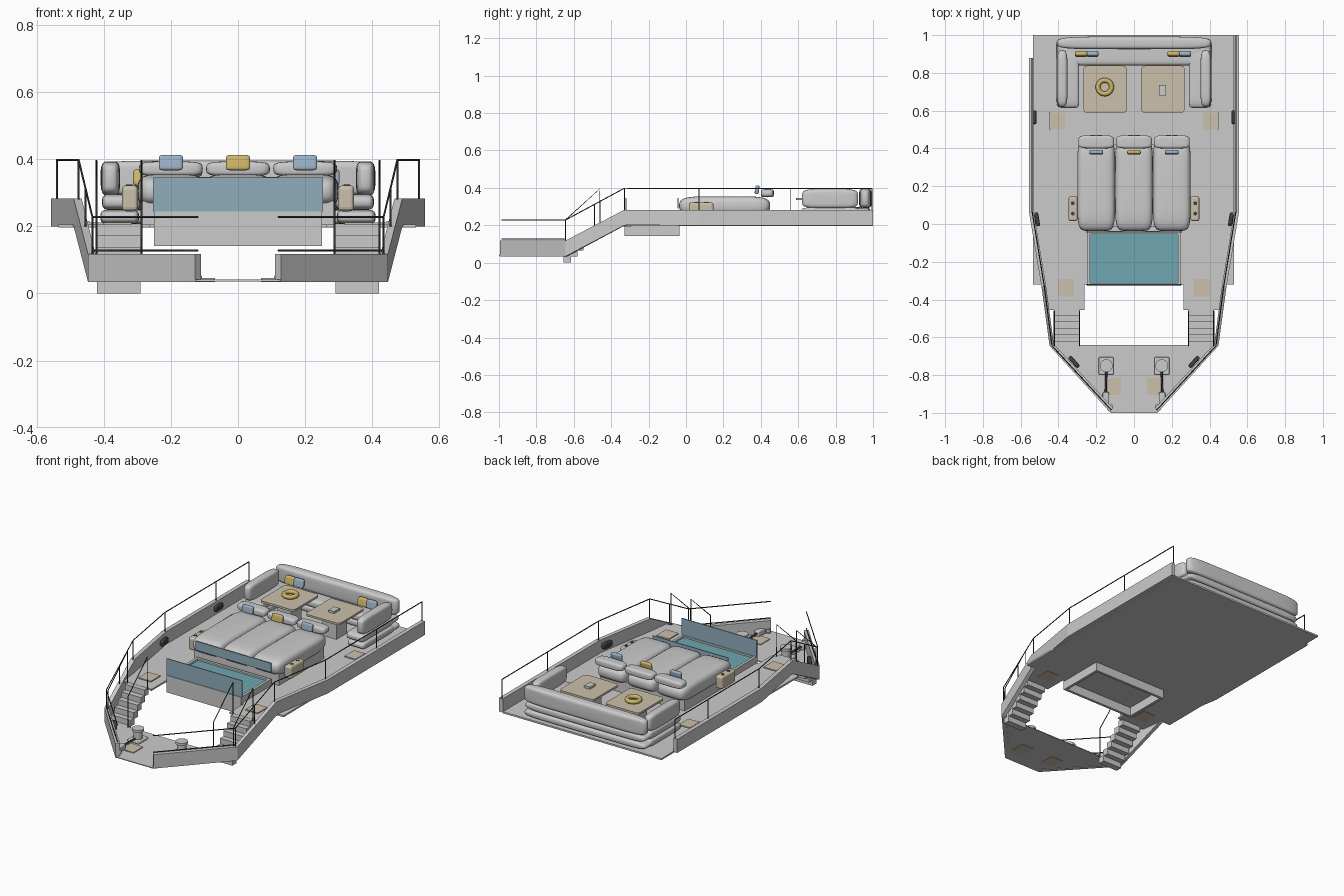
import bpy, bmesh, math
from mathutils import Matrix

if "Cube" in bpy.data.objects:
    bpy.data.objects.remove(bpy.data.objects["Cube"])


def mat(name, rgb):
    m = bpy.data.materials.new(name)
    m.diffuse_color = (*rgb, 1)
    m.use_nodes = True
    m.node_tree.nodes["Principled BSDF"].inputs["Base Color"].default_value = m.diffuse_color
    return m


TAN = mat("tan", (0.60, 0.53, 0.41))
BLUE = mat("blue", (0.33, 0.45, 0.57))
GOLD = mat("gold", (0.62, 0.47, 0.14))
WATER = mat("water", (0.16, 0.38, 0.44))
GLASS = mat("glass", (0.28, 0.42, 0.50))
DARK = mat("dark", (0.05, 0.05, 0.06))


def finish(name, bm, m=None, smooth=False):
    bmesh.ops.recalc_face_normals(bm, faces=bm.faces)
    me = bpy.data.meshes.new(name)
    bm.to_mesh(me)
    bm.free()
    if m:
        me.materials.append(m)
    for p in me.polygons:
        p.use_smooth = smooth
    ob = bpy.data.objects.new(name, me)
    bpy.context.collection.objects.link(ob)
    return ob


def box(name, x, y, z, m=None, bevel=0.0):
    """Box from (min, max) ranges, optionally with rounded edges."""
    bm = bmesh.new()
    bmesh.ops.create_cube(bm, size=1)
    for v in bm.verts:
        for i, r in enumerate((x, y, z)):
            v.co[i] = r[0] if v.co[i] < 0 else r[1]
    if bevel:
        bmesh.ops.bevel(bm, geom=bm.edges[:], offset=bevel, segments=3, affect='EDGES', profile=0.5)
    return finish(name, bm, m)


def slab(name, pts, z0, z1, m=None):
    """Flat polygon extruded upward."""
    bm = bmesh.new()
    f = bm.faces.new([bm.verts.new((x, y, z0)) for x, y in pts])
    top = bmesh.ops.extrude_face_region(bm, geom=[f])
    for v in top["geom"]:
        if isinstance(v, bmesh.types.BMVert):
            v.co.z = z1
    return finish(name, bm, m)


def cushion(name, x, y, z, thin=2, m=None, e=0.28, et=0.6):
    """Puffy superellipsoid filling the ranges; thin = its thin axis."""
    bm = bmesh.new()
    bmesh.ops.create_uvsphere(bm, u_segments=40, v_segments=16, radius=1)
    p = lambda v, k: math.copysign(abs(v) ** k, v)
    a, b = [i for i in range(3) if i != thin]
    r = (x, y, z)
    for v in bm.verts:
        h = math.hypot(v.co.x, v.co.y)
        c = (v.co.x / h, v.co.y / h) if h > 1e-5 else (0, 0)
        rad = h ** 0.35 if h > 1e-5 else 0
        loc = {a: rad * p(c[0], e), b: rad * p(c[1], e), thin: p(v.co.z, et)}
        for i in range(3):
            v.co[i] = (r[i][0] + r[i][1]) / 2 + loc[i] * (r[i][1] - r[i][0]) / 2
    return finish(name, bm, m, True)


def cyl(name, c, r, h, m=None, r2=None):
    bm = bmesh.new()
    bmesh.ops.create_cone(bm, cap_ends=True, segments=24, radius1=r, radius2=r2 or r, depth=h,
                          matrix=Matrix.Translation((c[0], c[1], c[2] + h / 2)))
    return finish(name, bm, m)


def rails(name, paths, r=0.003):
    cu = bpy.data.curves.new(name, 'CURVE')
    cu.dimensions = '3D'
    cu.bevel_depth = r
    cu.bevel_resolution = 1
    cu.use_fill_caps = True
    for path in paths:
        s = cu.splines.new('POLY')
        s.points.add(len(path) - 1)
        for q, co in zip(s.points, path):
            q.co = (*co, 1)
    cu.materials.append(DARK)
    bpy.context.collection.objects.link(bpy.data.objects.new(name, cu))


# decks
box("main_deck", (-0.535, 0.53), (-0.32, 1), (0.196, 0.206))
slab("bow_deck", [(-0.44, -0.64), (0.44, -0.64), (0.125, -1), (-0.125, -1)], 0.036, 0.041)

for s, side in ((-1, "left"), (1, "right")):
    X = lambda a, b: tuple(sorted((s * a, s * b)))
    back = 0.88 if s < 0 else 1.0

    # bulwark: outer x,y / inner x,y / bottom, top
    st = [(0.557, back, 0.532, back, 0.2, 0.283), (0.557, 0.07, 0.532, 0.07, 0.2, 0.283),
          (0.490, -0.33, 0.466, -0.325, 0.2, 0.283), (0.447, -0.645, 0.425, -0.635, 0.034, 0.118),
          (0.128, -0.995, 0.110, -0.975, 0.034, 0.118)]
    bm = bmesh.new()
    rings = [[bm.verts.new(c) for c in ((s * a, b, z0), (s * a, b, z1), (s * c, d, z1), (s * c, d, z0))]
             for a, b, c, d, z0, z1 in st]
    for r0, r1 in zip(rings, rings[1:]):
        for i in range(4):
            j = (i + 1) % 4
            bm.faces.new((r0[i], r0[j], r1[j], r1[i]))
    bm.faces.new(rings[0])
    bm.faces.new(rings[-1])
    finish(side + "_bulwark", bm)

    # landing and stairs
    box(side + "_landing", X(0.262, 0.465), (-0.455, -0.32), (0.196, 0.206))
    for i in range(6):
        y, z = -0.655 + i * 0.034, i * 0.033
        box(f"{side}_step_{i}", X(0.29, 0.42), (y, y + 0.04), (z, z + 0.04))

    # handrails with posts
    top = [(s * 0.54, back - 0.005, 0.398), (s * 0.54, 0.07, 0.398), (s * 0.475, -0.33, 0.398),
           (s * 0.434, -0.645, 0.228), (s * 0.12, -0.985, 0.228)]
    paths = [top]
    for x, y, z0, z1 in ((0.54, back - 0.005, 0.28, 0.398), (0.54, 0.56, 0.28, 0.398), (0.54, 0.07, 0.28, 0.398),
                         (0.475, -0.33, 0.28, 0.398), (0.455, -0.49, 0.2, 0.312), (0.434, -0.645, 0.11, 0.228),
                         ):
        paths.append([(s * x, y, z0), (s * x, y, z1)])
    paths.append([(s * 0.434, -0.645, 0.128), (s * 0.12, -0.985, 0.128)])
    for x in (0.288, 0.422):
        paths.append([(s * x, -0.645, 0.04), (s * x, -0.645, 0.228), (s * x, -0.46, 0.396), (s * x, -0.46, 0.2)])
    rails(side + "_handrail", paths)

    # fairleads set into the bulwark
    for k, (x, y, z, a) in enumerate(((0.527, 0.565, 0.245, 0), (0.513, 0.025, 0.245, -9), (0.318, -0.73, 0.08, -42))):
        f = cushion(f"{side}_fairlead_{k}", (-0.011, 0.011), (-0.037, 0.037), (-0.019, 0.019), 0, DARK, 0.5, 0.4)
        f.location = (s * x, y, z)
        f.rotation_euler.z = math.radians(s * a)

    # deck hatches
    for k, (x, y, z) in enumerate(((0.408, 0.545, 0.2), (0.36, -0.337, 0.2), (0.11, -0.86, 0.034))):
        box(f"{side}_hatch_{k}", X(x - 0.042, x + 0.042), (y - 0.046, y + 0.046), (z - 0.006 * (k == 1), z + 0.012), TAN)
    box(side + "_hatch_handle", X(0.442, 0.449), (0.5, 0.59), (0.206, 0.216))

    # mooring winch and chain
    box(side + "_winch_base", X(0.108, 0.187), (-0.797, -0.705), (0.04, 0.055), bevel=0.005)
    cyl(side + "_winch_drum", (s * 0.147, -0.75, 0.055), 0.026, 0.045)
    cyl(side + "_winch_cap", (s * 0.147, -0.75, 0.1), 0.034, 0.014)
    rails(side + "_chain", [[(s * 0.147, -0.78, 0.06), (s * 0.15, -0.93, 0.06)]], 0.006)
    box(side + "_chain_stopper", X(0.132, 0.166), (-0.955, -0.89), (0.04, 0.075), bevel=0.006)
    cyl(side + "_roller", (s * 0.122, -0.965, 0.05), 0.012, 0.02)

    # side console beside the sunpad
    box(side + "_console", X(0.298, 0.346), (0.015, 0.147), (0.245, 0.322), TAN, 0.012)
    for y in (0.055, 0.11):
        cyl(side + "_cup_holder", (s * 0.324, y, 0.321), 0.01, 0.003, DARK)

    # sofa arm: plinth, seat and upright backrest
    cushion(side + "_sofa_base", X(0.295, 0.41), (0.62, 0.93), (0.206, 0.25), e=0.2)
    cushion(side + "_sofa_seat", X(0.29, 0.405), (0.615, 0.93), (0.248, 0.297), e=0.2)
    cushion(side + "_sofa_arm", X(0.352, 0.408), (0.62, 0.92), (0.292, 0.394), 0, e=0.4)

    # table with pedestal
    t = slab(side + "_table_top", [(s * x, y) for x, y in ((0.038, 0.588), (0.268, 0.588), (0.268, 0.838), (0.038, 0.838))],
             0.335, 0.347, TAN)
    bm = bmesh.new()
    bm.from_mesh(t.data)
    ed = [e for e in bm.edges if abs(e.verts[0].co.z - e.verts[1].co.z) > 0.005]
    bmesh.ops.bevel(bm, geom=ed, offset=0.02, segments=4, affect='EDGES', profile=0.5)
    bm.to_mesh(t.data)
    bm.free()
    box(side + "_table_pedestal", X(0.105, 0.2), (0.66, 0.76), (0.206, 0.335))

    # scatter pillows on the sofa
    for x, m in ((s * 0.245 - 0.035, GOLD), (s * 0.245 + 0.025, BLUE)):
        pl = cushion("sofa_pillow", (-0.033, 0.033), (-0.013, 0.013), (-0.026, 0.026), 1, m, 0.4)
        pl.location = (x, 0.9, 0.345)
        pl.rotation_euler.x = math.radians(-12)

# rear sofa run
cushion("rear_sofa_base", (-0.41, 0.41), (0.85, 0.985), (0.206, 0.25), e=0.2)
cushion("rear_sofa_seat", (-0.405, 0.405), (0.84, 0.985), (0.248, 0.297), e=0.2)
cushion("rear_sofa_back", (-0.41, 0.41), (0.925, 0.992), (0.292, 0.396), 1, e=0.25)

# table ornaments: ring bowl and small box
bpy.ops.mesh.primitive_torus_add(major_radius=0.036, minor_radius=0.013, major_segments=32, minor_segments=10,
                                 location=(-0.155, 0.725, 0.36))
bowl = bpy.context.object
bowl.name = "ring_bowl"
bowl.data.materials.append(GOLD)
bpy.ops.object.shade_smooth()
box("table_box", (0.132, 0.17), (0.68, 0.735), (0.347, 0.36))

# plunge pool: four walls, water and glass screens
for n, x, y in (("front", (-0.25, 0.25), (-0.328, -0.312)), ("back", (-0.25, 0.25), (-0.052, -0.036)),
                ("left", (-0.25, -0.234), (-0.312, -0.052)), ("right", (0.234, 0.25), (-0.312, -0.052))):
    box(f"pool_{n}_wall", x, y, (0.142, 0.245))
box("pool_water", (-0.236, 0.236), (-0.314, -0.05), (0.206, 0.235), WATER)
box("pool_front_glass", (-0.253, 0.253), (-0.324, -0.318), (0.245, 0.345), GLASS)
box("pool_back_glass", (-0.253, 0.253), (-0.046, -0.041), (0.29, 0.345), GLASS)

# sunpad: base, three mattresses, headrests and pillows
box("sunpad_base", (-0.285, 0.285), (-0.015, 0.42), (0.206, 0.275))
for i, (x, m) in enumerate(((-0.2, BLUE), (0, GOLD), (0.2, BLUE))):
    cushion(f"sunpad_mattress_{i}", (x - 0.1, x + 0.1), (-0.037, 0.45), (0.255, 0.355), e=0.3, et=0.7)
    cushion(f"sunpad_headrest_{i}", (x - 0.095, x + 0.095), (0.4, 0.47), (0.35, 0.393), e=0.45)
    pl = cushion(f"sunpad_pillow_{i}", (-0.036, 0.036), (-0.011, 0.011), (-0.023, 0.023), 1, m, 0.3)
    pl.location = (x, 0.38, 0.39)
    pl.rotation_euler.x = math.radians(-8)
